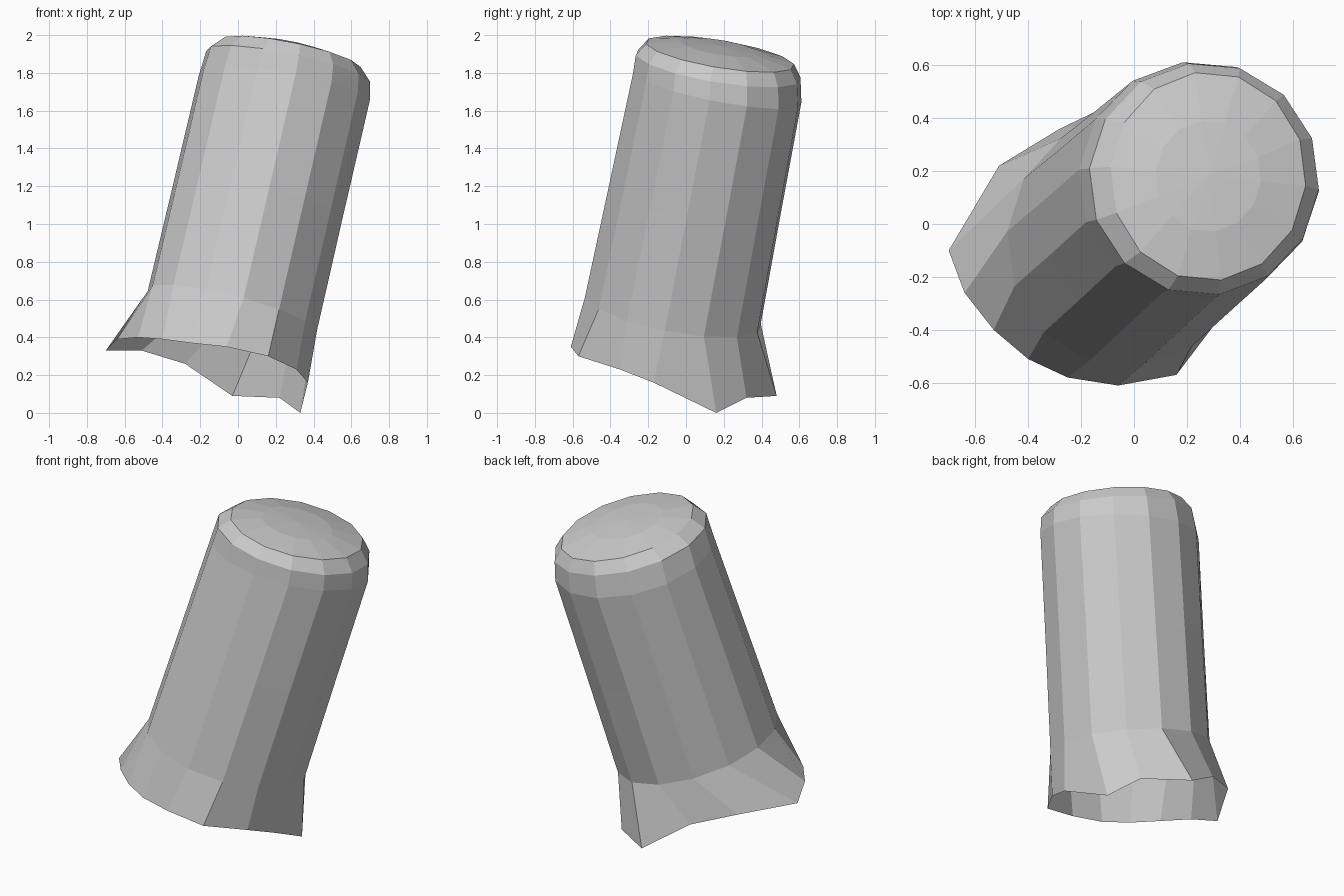
import bpy, bmesh, math

if "Cube" in bpy.data.objects:
    bpy.data.objects.remove(bpy.data.objects["Cube"])

SIDES = 14

# Uneven flared bottom edge, counter-clockwise from the right
RIM = [(.33, .16, 0), (.22, .32, .08), (-.03, .48, .09), (-.28, .36, .26), (-.51, .22, .33),
       (-.70, -.10, .33), (-.64, -.26, .39), (-.53, -.40, .40), (-.40, -.51, .39),
       (-.25, -.58, .37), (-.06, -.61, .35), (.16, -.57, .30), (.31, -.35, .23), (.37, -.17, .16)]

# Tilted rings up the body: centre, radius x, radius y, slope x, slope y
RINGS = [
    ((-.03, -.07, .54), .45, .47, .25, .18),     # waist above the flare
    ((.105, .045, 1.12), .45, .46, .22, .18),    # middle of the body
    ((.245, .165, 1.72), .455, .45, .16, .19),   # shoulder
    ((.265, .17, 1.835), .435, .44, .20, .16),   # rounded edge
    ((.28, .18, 1.90), .37, .395, .20, .16),     # cap edge
    ((.28, .18, 1.935), .20, .21, .20, .16),     # cap dome
]


def add_ring(bm, centre, rx, ry, sx, sy):
    verts = []
    for i in range(SIDES):
        a = math.radians(20.5) + 2 * math.pi * i / SIDES
        dx, dy = rx * math.cos(a), ry * math.sin(a)
        verts.append(bm.verts.new((centre[0] + dx, centre[1] + dy,
                                   centre[2] - sx * dx - sy * dy)))
    return verts


bm = bmesh.new()
loops = [[bm.verts.new(p) for p in RIM]] + [add_ring(bm, *r) for r in RINGS]

# Walls between neighbouring loops, bottom left open
for low, high in zip(loops, loops[1:]):
    for i in range(SIDES):
        j = (i + 1) % SIDES
        bm.faces.new((low[i], low[j], high[j], high[i]))

# Top fan
tip = bm.verts.new((.28, .18, 1.945))
for i in range(SIDES):
    bm.faces.new((loops[-1][i], loops[-1][(i + 1) % SIDES], tip))

mesh = bpy.data.meshes.new("flared_stump")
bm.to_mesh(mesh)
bm.free()
bpy.context.collection.objects.link(bpy.data.objects.new("flared_stump", mesh))
